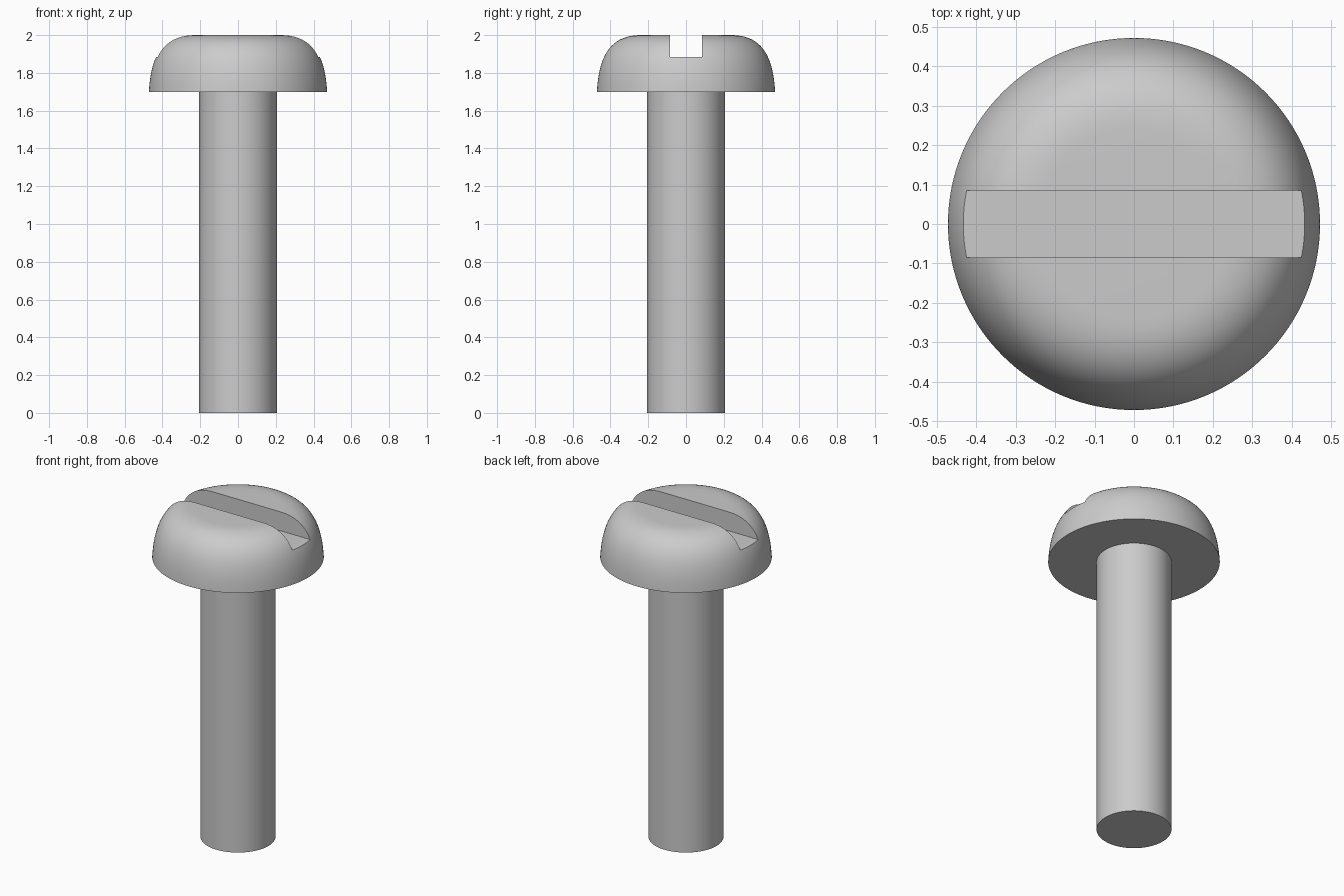
import bpy, bmesh, math

if "Cube" in bpy.data.objects:
    bpy.data.objects.remove(bpy.data.objects["Cube"])

SEGMENTS = 128


def head_curve(steps=20):
    """Rounded side of the head, from the lower rim up to the flat top."""
    p = [(0.472, 1.70), (0.462, 1.86), (0.42, 2.0), (0.24, 2.0)]
    points = []
    for i in range(steps + 1):
        t = i / steps
        w = [(1 - t) ** 3, 3 * t * (1 - t) ** 2, 3 * t * t * (1 - t), t ** 3]
        points.append(tuple(sum(a * q[k] for a, q in zip(w, p)) for k in (0, 1)))
    return points


def lathe(name, profile):
    """Revolve (radius, z) points around z and cap both ends."""
    bm = bmesh.new()
    rings = []
    for r, z in profile:
        angles = [2 * math.pi * i / SEGMENTS for i in range(SEGMENTS)]
        rings.append([bm.verts.new((r * math.cos(a), r * math.sin(a), z)) for a in angles])
    for low, high in zip(rings, rings[1:]):
        for i in range(SEGMENTS):
            j = (i + 1) % SEGMENTS
            bm.faces.new((low[i], low[j], high[j], high[i]))
    bm.faces.new(rings[0][::-1])
    bm.faces.new(rings[-1])
    bmesh.ops.recalc_face_normals(bm, faces=bm.faces)
    mesh = bpy.data.meshes.new(name)
    bm.to_mesh(mesh)
    bm.free()
    obj = bpy.data.objects.new(name, mesh)
    bpy.context.collection.objects.link(obj)
    return obj


# Shank and pan head as one turned body
screw = lathe("slotted_screw", [(0.206, 0), (0.206, 1.70)] + head_curve())

# Driver slot across the head, along x
bpy.ops.mesh.primitive_cube_add(size=1, location=(0, 0, 2.085))
slot = bpy.context.object
slot.name = "slot_cutter"
slot.scale = (1.4, 0.17, 0.4)
slot.hide_render = True

cut = screw.modifiers.new("slot", 'BOOLEAN')
cut.operation = 'DIFFERENCE'
cut.solver = 'EXACT'
cut.object = slot

bpy.ops.object.select_all(action='DESELECT')
screw.select_set(True)
bpy.context.view_layer.objects.active = screw
bpy.ops.object.modifier_apply(modifier=cut.name)
bpy.data.objects.remove(slot)

# Smooth round surfaces, crisp rims and slot edges
bpy.ops.object.shade_smooth_by_angle(angle=math.radians(30))
